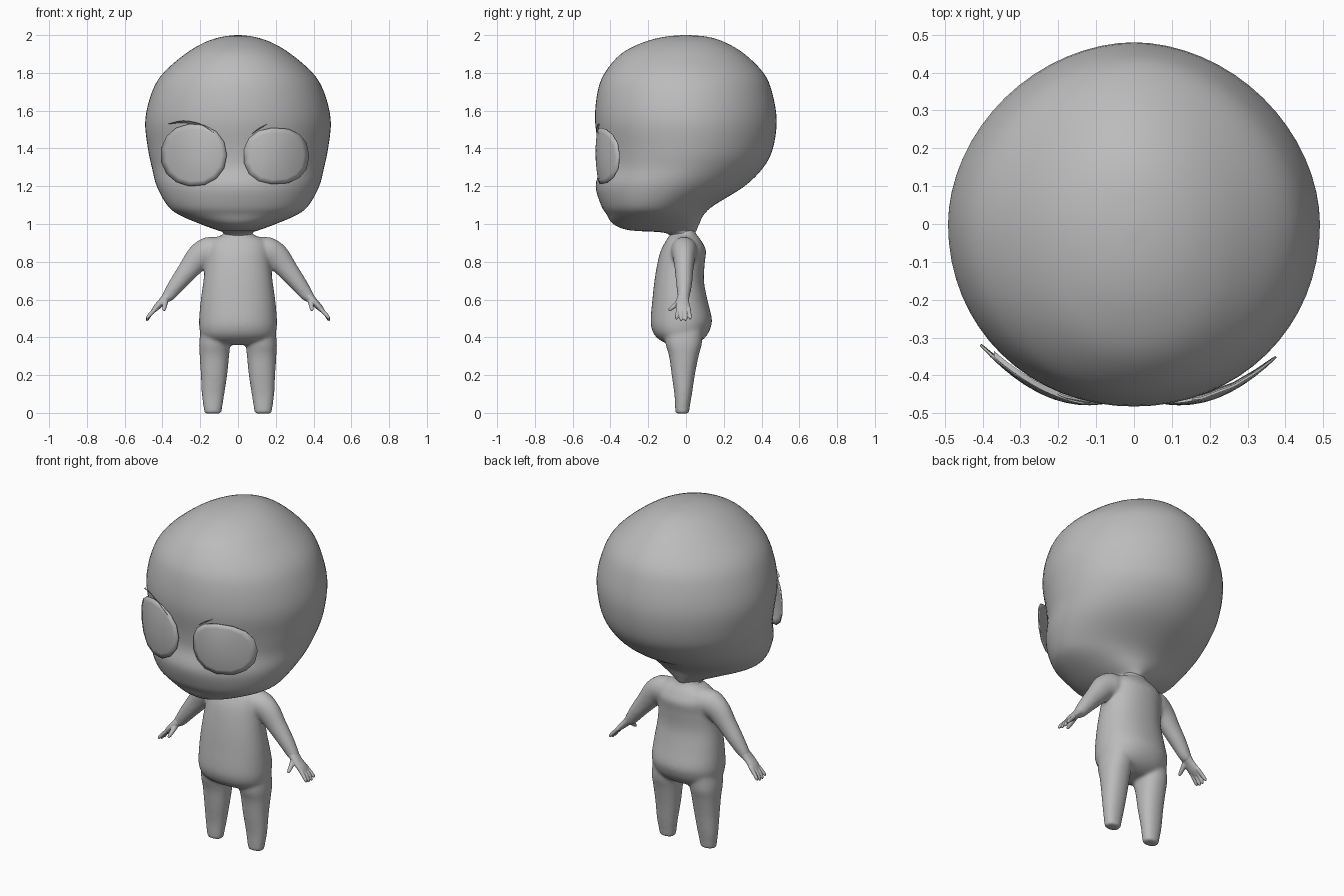
import bpy, bmesh, math
from mathutils import Vector

cube = bpy.data.objects.get("Cube")
if cube:
    bpy.data.objects.remove(cube, do_unlink=True)

clay = bpy.data.materials.new("clay_grey")
clay.use_nodes = True
grey = (0.5, 0.5, 0.5, 1)
clay.diffuse_color = grey
clay.node_tree.nodes["Principled BSDF"].inputs["Base Color"].default_value = grey


def smooth_rows(rows, steps):
    """Catmull-Rom interpolation of every value in the rows."""
    out = []
    last = len(rows) - 1
    for i in range(last):
        quad = [rows[max(i - 1, 0)], rows[i], rows[i + 1], rows[min(i + 2, last)]]
        for k in range(steps):
            t = k / steps
            out.append([b + t * ((c - a) / 2 + t * ((a - 2.5 * b + 2 * c - d / 2)
                        + t * (1.5 * (b - c) + (d - a) / 2)))
                        for a, b, c, d in zip(*quad)])
    return out + [list(rows[last])]


def skin(bm, rings):
    """Bridge closed rings and cap both ends."""
    loops = [[bm.verts.new(p) for p in ring] for ring in rings]
    n = len(loops[0])
    for a, b in zip(loops, loops[1:]):
        for i in range(n):
            j = (i + 1) % n
            bm.faces.new((a[i], a[j], b[j], b[i]))
    bm.faces.new(loops[0])
    bm.faces.new(loops[-1])


def power(value, exponent):
    return math.copysign(abs(value) ** (2 / exponent), value)


def loft(bm, rows, sides=32, front=2.0, back=2.0, steps=4):
    """Horizontal sections: height, centre x, half width, front y, back y."""
    rings = []
    for z, cx, rx, yf, yb in smooth_rows(rows, steps):
        ring = []
        for i in range(sides):
            a = math.tau * i / sides
            e = front if math.sin(a) < 0 else back
            ring.append((cx + rx * power(math.cos(a), e),
                         (yf + yb) / 2 + (yb - yf) / 2 * power(math.sin(a), e), z))
        rings.append(ring)
    skin(bm, rings)


def tube(bm, rows, side, sides=16, steps=4):
    """Limb along a path: x, y, z, thickness radius, breadth radius."""
    rows = smooth_rows(rows, steps)
    points = [Vector((side * r[0], r[1], r[2])) for r in rows]
    rings = []
    for i, (p, r) in enumerate(zip(points, rows)):
        t = (points[min(i + 1, len(points) - 1)] - points[max(i - 1, 0)]).normalized()
        u = t.cross(Vector((0, 1, 0))).normalized()
        v = t.cross(u)
        angles = [math.tau * k / sides for k in range(sides)]
        rings.append([p + u * r[3] * math.cos(a) + v * r[4] * math.sin(a) for a in angles])
    skin(bm, rings)


def finish(name, bm, smooth=True):
    bmesh.ops.recalc_face_normals(bm, faces=bm.faces)
    for f in bm.faces:
        f.smooth = smooth
    mesh = bpy.data.meshes.new(name)
    bm.to_mesh(mesh)
    bm.free()
    mesh.materials.append(clay)
    obj = bpy.data.objects.new(name, mesh)
    bpy.context.collection.objects.link(obj)
    return obj


def fuse(obj, voxel, iterations):
    """Melt overlapping shells into one smooth skin."""
    remesh = obj.modifiers.new("fuse", 'REMESH')
    remesh.mode = 'VOXEL'
    remesh.voxel_size = voxel
    remesh.use_smooth_shade = True
    relax = obj.modifiers.new("relax", 'SMOOTH')
    relax.factor = 0.5
    relax.iterations = iterations


# Head with jaw and neck stub
bm = bmesh.new()
head_rows = [
    (0.93, 0.075, -0.08, 0.05), (0.955, 0.08, -0.12, 0.05),
    (0.967, 0.11, -0.3, 0.056), (1.0, 0.2, -0.385, 0.07),
    (1.05, 0.315, -0.42, 0.095), (1.1, 0.375, -0.45, 0.15),
    (1.2, 0.43, -0.478, 0.31), (1.3, 0.456, -0.455, 0.41),
    (1.4, 0.477, -0.46, 0.46), (1.55, 0.491, -0.482, 0.48),
    (1.7, 0.455, -0.468, 0.455), (1.8, 0.395, -0.43, 0.41),
    (1.9, 0.28, -0.345, 0.31), (1.96, 0.18, -0.23, 0.21),
    (1.99, 0.09, -0.12, 0.12), (2.0, 0.015, -0.02, 0.02)]
loft(bm, [(z, 0, rx, yf, yb) for z, rx, yf, yb in head_rows], 64, 2.05, 1.9)
finish("head", bm)

# Body: torso, legs and arms fused together
bm = bmesh.new()
torso_rows = [
    (0.36, 0.11, -0.08, 0.04), (0.38, 0.165, -0.13, 0.08),
    (0.41, 0.195, -0.165, 0.11), (0.45, 0.205, -0.183, 0.13),
    (0.5, 0.206, -0.187, 0.137), (0.6, 0.197, -0.178, 0.113),
    (0.7, 0.183, -0.167, 0.095), (0.8, 0.172, -0.15, 0.1),
    (0.86, 0.168, -0.133, 0.106), (0.905, 0.155, -0.11, 0.085),
    (0.93, 0.115, -0.095, 0.068), (0.945, 0.08, -0.082, 0.055),
    (0.975, 0.07, -0.075, 0.045)]
loft(bm, [(z, 0, rx, yf, yb) for z, rx, yf, yb in torso_rows], 40, 2.2, 2.2)
leg_rows = [
    (-0.004, 0.133, 0.044, -0.056, 0.016), (0.03, 0.133, 0.05, -0.058, 0.02),
    (0.1, 0.132, 0.06, -0.062, 0.032), (0.2, 0.127, 0.07, -0.076, 0.047),
    (0.3, 0.125, 0.078, -0.09, 0.067), (0.37, 0.123, 0.083, -0.11, 0.085),
    (0.46, 0.11, 0.085, -0.12, 0.09)]
arm_rows = [
    (0.08, -0.01, 0.87, 0.06, 0.06), (0.15, -0.01, 0.855, 0.078, 0.07),
    (0.205, -0.01, 0.825, 0.071, 0.06), (0.26, -0.01, 0.76, 0.057, 0.05),
    (0.32, -0.01, 0.685, 0.045, 0.043), (0.365, -0.012, 0.625, 0.035, 0.034),
    (0.39, -0.015, 0.6, 0.024, 0.03)]
for side in (-1, 1):
    loft(bm, [(z, side * x, rx, yf, yb) for z, x, rx, yf, yb in leg_rows], 24, 2.2, 2.2)
    tube(bm, arm_rows, side, 20)
fuse(finish("body", bm), 0.008, 14)

# Hands: palm, four fingers and a thumb
for side, label in ((1, "left"), (-1, "right")):
    bm = bmesh.new()
    tube(bm, [(0.365, -0.012, 0.625, 0.03, 0.03), (0.4, -0.018, 0.59, 0.021, 0.035),
              (0.432, -0.016, 0.558, 0.017, 0.038), (0.453, -0.014, 0.535, 0.01, 0.034)], side)
    for i in range(4):
        base = -0.042 + 0.019 * i
        tip = -0.05 + 0.024 * i
        drop = 0.008 if i in (0, 3) else 0
        tube(bm, [(0.43, base, 0.558, 0.011, 0.01), (0.462, (base + tip) / 2, 0.525, 0.011, 0.01),
                  (0.479, tip, 0.497 + drop, 0.009, 0.009),
                  (0.483, tip, 0.487 + drop, 0.004, 0.004)], side, 10)
    tube(bm, [(0.385, -0.025, 0.6, 0.018, 0.018), (0.388, -0.055, 0.572, 0.014, 0.013),
              (0.391, -0.082, 0.55, 0.01, 0.01), (0.392, -0.091, 0.542, 0.005, 0.005)], side, 10)
    fuse(finish(label + "_hand", bm), 0.004, 2)


# Eyes: curved faceted-edge shells over the face
def shell_y(x, z):
    return -0.479 + 1.9 * (abs(x) - 0.12) ** 2 + 0.6 * (z - 1.38) ** 2


def eye(name, cx, cz, rx, rz, exponent):
    bm = bmesh.new()
    sides, count = 15, 6
    centre = bm.verts.new((cx, shell_y(cx, cz), cz))
    inner = None
    for k in range(1, count + 1):
        ring = []
        for i in range(sides):
            a = math.tau * i / sides
            x = cx + rx * k / count * power(math.cos(a), exponent)
            z = cz + rz * k / count * power(math.sin(a), exponent)
            ring.append(bm.verts.new((x, shell_y(x, z), z)))
        for i in range(sides):
            j = (i + 1) % sides
            bm.faces.new((inner[i], inner[j], ring[j], ring[i]) if inner
                         else (centre, ring[j], ring[i]))
        inner = ring
    obj = finish(name, bm)
    thick = obj.modifiers.new("thickness", 'SOLIDIFY')
    thick.thickness = 0.006
    thick.offset = -1


eye("right_eye", -0.235, 1.365, 0.176, 0.166, 2.1)
eye("left_eye", 0.203, 1.36, 0.174, 0.15, 2.3)


# Eyelid slivers above the eyes
def eyelid(name, points):
    bm = bmesh.new()
    rows = smooth_rows(points, 4)
    pairs = []
    for i, (x, z) in enumerate(rows):
        height = 0.012 * math.sin(math.pi * i / (len(rows) - 1)) + 0.001
        y = shell_y(x, z)
        pairs.append([bm.verts.new((x, y - 0.004, z)), bm.verts.new((x, y + 0.012, z - height))])
    for a, b in zip(pairs, pairs[1:]):
        bm.faces.new((a[0], b[0], b[1], a[1]))
    finish(name, bm)


eyelid("right_eyelid", [(-0.37, 1.53), (-0.29, 1.547), (-0.2, 1.53), (-0.13, 1.485)])
eyelid("left_eyelid", [(0.07, 1.475), (0.11, 1.507), (0.155, 1.53)])
